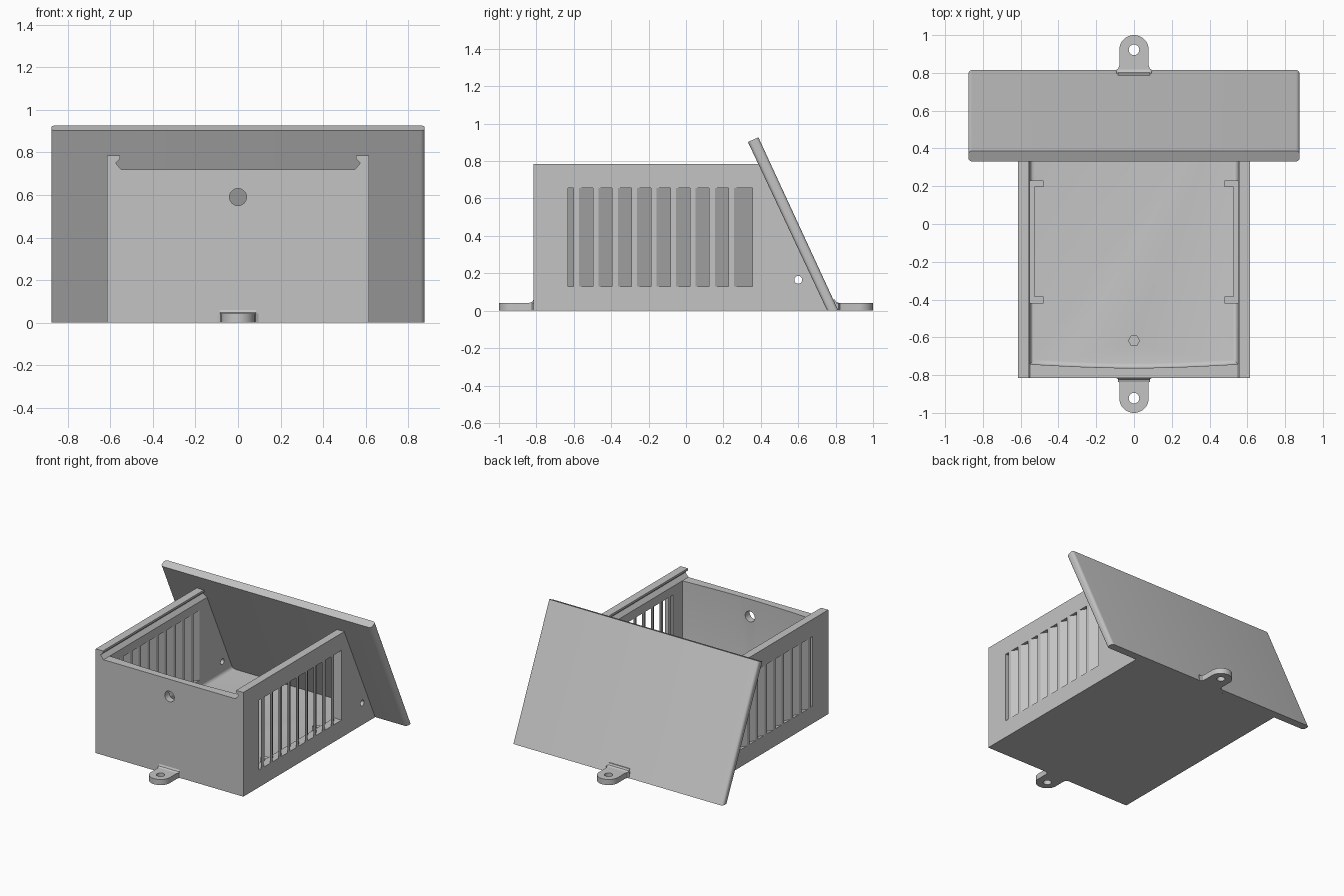
import bpy, bmesh, math
from mathutils import Vector

if "Cube" in bpy.data.objects:
    bpy.data.objects.remove(bpy.data.objects["Cube"])

GREY = (0.55, 0.55, 0.55, 1)
mat = bpy.data.materials.new("plain grey")
mat.use_nodes = True
mat.diffuse_color = GREY
mat.node_tree.nodes["Principled BSDF"].inputs["Base Color"].default_value = GREY

W, H, T = 0.615, 0.785, 0.065      # half width, height, wall thickness
FRONT = -0.815
LOW, HIGH = 0.13, 0.655            # vent heights
VENT_A, VENT_B = -0.63, 0.355      # vent ends


def prism(points, axis, a, b):
    """Extrude a 2D outline along an axis; the outline uses the other two axes in order."""
    bm = bmesh.new()

    def place(p, d):
        co = list(p)
        co.insert("xyz".index(axis), d)
        return bm.verts.new(co)
    lo = [place(p, a) for p in points]
    hi = [place(p, b) for p in points]
    bm.faces.new(lo)
    bm.faces.new(hi)
    for i in range(len(points)):
        j = (i + 1) % len(points)
        bm.faces.new((lo[i], lo[j], hi[j], hi[i]))
    bmesh.ops.recalc_face_normals(bm, faces=bm.faces)
    return bm


def finish(bm, name):
    bmesh.ops.recalc_face_normals(bm, faces=bm.faces)
    mesh = bpy.data.meshes.new(name)
    bm.to_mesh(mesh)
    bm.free()
    mesh.materials.append(mat)
    obj = bpy.data.objects.new(name, mesh)
    bpy.context.collection.objects.link(obj)
    return obj


def rect(a0, a1, b0, b1):
    return [(a0, b0), (a1, b0), (a1, b1), (a0, b1)]


def ring(cx, cy, r, n=32):
    return [(cx + r * math.cos(math.tau * i / n), cy + r * math.sin(math.tau * i / n))
            for i in range(n)]


def cut(obj, bm):
    """Subtract a solid from an object and discard the cutter."""
    tool = finish(bm, "cutter")
    tool.hide_render = True
    mod = obj.modifiers.new("cut", "BOOLEAN")
    mod.operation, mod.solver, mod.object = "DIFFERENCE", "EXACT", tool
    bpy.context.view_layer.objects.active = obj
    bpy.ops.object.modifier_apply(modifier=mod.name)
    bpy.data.objects.remove(tool)


def smooth(obj):
    bpy.ops.object.select_all(action="DESELECT")
    obj.select_set(True)
    bpy.context.view_layer.objects.active = obj
    bpy.ops.object.shade_smooth_by_angle(angle=math.radians(30))


# Box body with a sloping rear that ends inside the back plate
box = finish(prism([(FRONT, 0), (0.78, 0), (0.415, H), (FRONT, H)], "x", -W, W), "box_body")

# Cavity, with a slightly bowed front and rounded floor edges
bow = [(-0.55 + 1.1 * i / 12, -0.742 - 0.02 * math.sin(math.pi * i / 12)) for i in range(13)]
cavity = prism([(-0.55, 1)] + bow + [(0.55, 1)], "z", T, 1)
floor_edges = [e for e in cavity.edges
               if all(v.co.z < 0.1 for v in e.verts) and any(v.co.y < 0.9 for v in e.verts)]
bmesh.ops.bevel(cavity, geom=floor_edges, offset=0.025, segments=4, profile=0.5, affect="EDGES")
cut(box, cavity)

# Dovetail track for a sliding lid
half = [(0.55, 0.72), (0.575, 0.75), (0.555, 0.77), (0.555, 0.85)]
cut(box, prism(half + [(-x, z) for x, z in reversed(half)], "y", -0.9, 1))

# Cable hole, side pin holes, floor socket and vent openings
cut(box, prism(ring(0, 0.59, 0.04), "y", -0.9, -0.6))
cut(box, prism(ring(0.6, 0.165, 0.021), "x", -0.7, 0.7))
cut(box, prism(ring(0, -0.618, 0.029, 6), "z", 0.03, 0.2))
for side in (-1, 1):
    cut(box, prism(rect(VENT_A, VENT_B, LOW, HIGH), "x", side * 0.5, side * 0.7))
smooth(box)

# Slanted vent slats and floor clips, repeated on both walls
for side, label in ((-1, "right"), (1, "left")):
    for i in range(-1, 9):
        y = -0.602 + 0.1037 * i
        outline = [(side * W, y), (side * W, y + 0.03),
                   (side * 0.55, y + 0.13), (side * 0.55, y + 0.1)]
        bm = prism(outline, "z", LOW, HIGH)
        for end, normal in ((VENT_A, -1), (VENT_B, 1)):
            res = bmesh.ops.bisect_plane(bm, geom=bm.verts[:] + bm.edges[:] + bm.faces[:],
                                         plane_co=(0, end, 0), plane_no=(0, normal, 0),
                                         clear_outer=True)
            edges = [e for e in res["geom_cut"] if isinstance(e, bmesh.types.BMEdge)]
            if edges:
                bmesh.ops.holes_fill(bm, edges=edges)
        finish(bm, f"{label}_vent_slat_{i + 2}")
    clip = [(0.56, -0.42), (0.48, -0.42), (0.48, -0.385), (0.527, -0.385),
            (0.527, 0.195), (0.48, 0.195), (0.48, 0.23), (0.56, 0.23)]
    finish(prism([(side * x, y) for x, y in clip], "z", 0.05, 0.11), f"{label}_floor_clip")

# Sloping back plate with rounded long edges
plate_bm = prism([(0.755, 0), (0.815, 0), (0.387, 0.927), (0.331, 0.902)], "x", -0.877, 0.877)
long_edges = [e for e in plate_bm.edges
              if abs(e.verts[0].co.x - e.verts[1].co.x) < 0.01
              and abs(e.verts[0].co.z - e.verts[1].co.z) > 0.5]
bmesh.ops.bevel(plate_bm, geom=long_edges, offset=0.02, segments=5, profile=0.5, affect="EDGES")
smooth(finish(plate_bm, "back_plate"))

# Mounting tabs with flared roots and a screw hole
for sign, label in ((-1, "front"), (1, "back")):
    root = 0.815
    r, cy = 0.078, 0.922
    right = [(0.09, root - 0.025), (0.096, root), (0.083, root + 0.008), (r, root + 0.025)]
    arc = [(r * math.cos(math.pi * i / 20), cy + r * math.sin(math.pi * i / 20))
           for i in range(21)]
    outline = right + arc + [(-x, y) for x, y in reversed(right)]
    tab = finish(prism([(x, sign * y) for x, y in outline], "z", 0, 0.042), f"{label}_tab")
    cut(tab, prism(ring(0, sign * cy, 0.028), "z", -0.1, 0.1))
    smooth(tab)
    wedge = [(root - 0.03, 0.04), (root - 0.03, 0.06), (root, 0.06),
             (root + 0.007, 0.048), (root + 0.022, 0.042), (root + 0.022, 0.04)]
    if sign > 0:
        wedge = [(y - 0.02, z) for y, z in wedge]
    finish(prism([(sign * y, z) for y, z in wedge], "x", -0.085, 0.085), f"{label}_tab_fillet")
